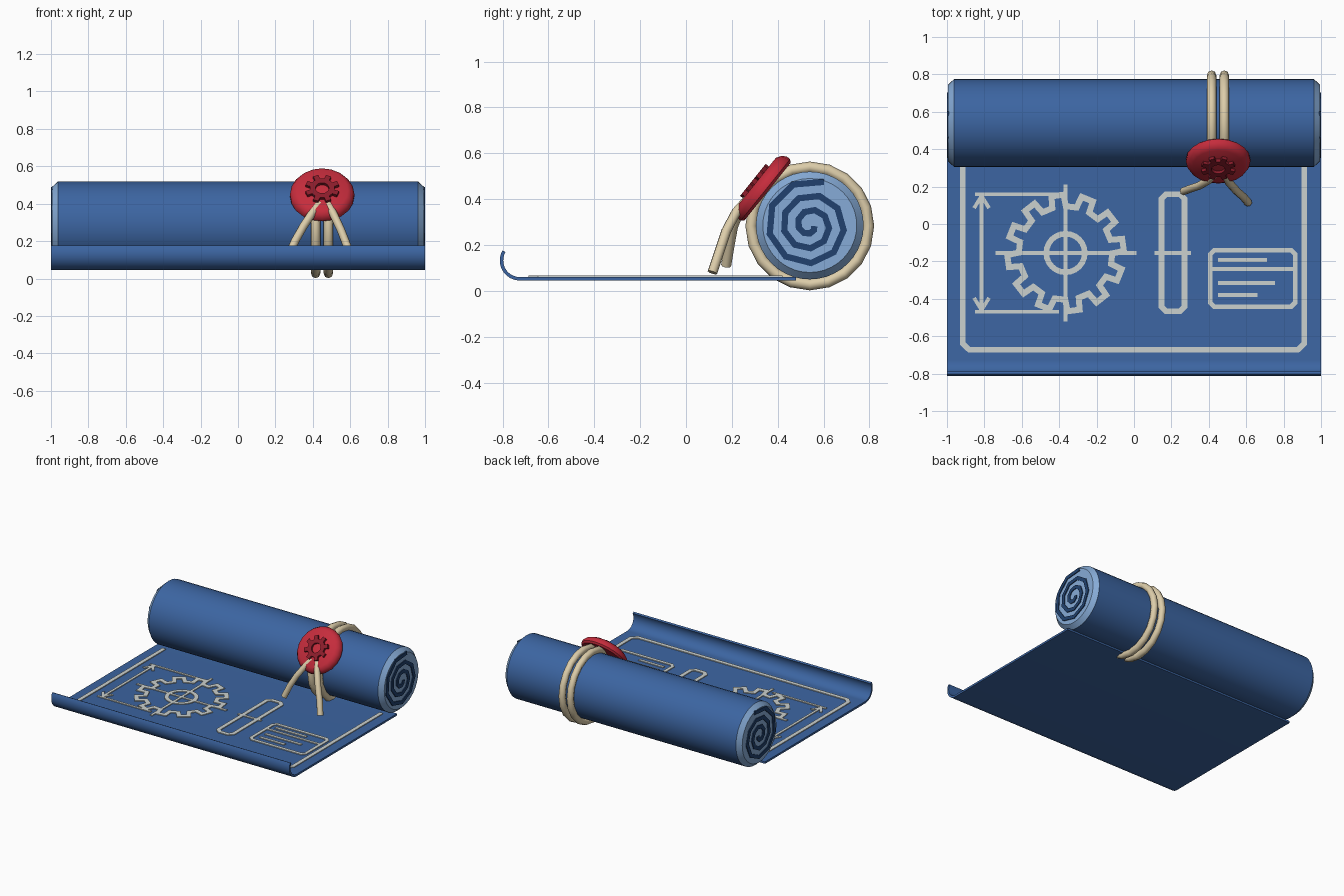
import bpy, bmesh, math
from mathutils import Matrix, Vector

if "Cube" in bpy.data.objects:
    bpy.data.objects.remove(bpy.data.objects["Cube"])


def material(name, rgb):
    m = bpy.data.materials.new(name)
    m.diffuse_color = (*rgb, 1)
    m.use_nodes = True
    m.node_tree.nodes["Principled BSDF"].inputs["Base Color"].default_value = m.diffuse_color
    return m


BLUE = material("paper blue", (0.045, 0.13, 0.36))
LIGHT = material("paper edge light blue", (0.24, 0.41, 0.68))
DARK = material("spiral dark blue", (0.015, 0.053, 0.156))
PALE = material("drawing pale grey", (0.60, 0.64, 0.62))
RED = material("wax red", (0.56, 0.025, 0.045))
DARK_RED = material("emblem dark red", (0.26, 0.012, 0.024))
ROPE = material("cord beige", (0.72, 0.61, 0.40))

ROLL_Y, ROLL_Z = 0.54, 0.285
# local (u, v, w) -> world (w, u, v): profiles drawn in the y-z plane, extruded along x
SIDE = Matrix(((0, 0, 1, 0), (1, 0, 0, 0), (0, 1, 0, 0), (0, 0, 0, 1)))


def finish(bm, name, mats, matrix=Matrix(), angle=30):
    bmesh.ops.remove_doubles(bm, verts=bm.verts, dist=1e-5)
    bmesh.ops.transform(bm, matrix=matrix, verts=bm.verts)
    bmesh.ops.recalc_face_normals(bm, faces=bm.faces)
    me = bpy.data.meshes.new(name)
    bm.to_mesh(me)
    bm.free()
    for m in mats:
        me.materials.append(m)
    ob = bpy.data.objects.new(name, me)
    bpy.context.collection.objects.link(ob)
    smooth(ob, angle)
    return ob


def smooth(ob, angle):
    bpy.ops.object.select_all(action='DESELECT')
    ob.select_set(True)
    bpy.context.view_layer.objects.active = ob
    bpy.ops.object.shade_smooth_by_angle(angle=math.radians(angle))


def band(bm, a, b, z0, z1, closed):
    """Solid strip between two matching outlines."""
    rows = [[bm.verts.new((p[0], p[1], z)) for p in pts]
            for pts, z in ((a, z0), (b, z0), (b, z1), (a, z1))]
    n = len(a)
    for i in range(n if closed else n - 1):
        j = (i + 1) % n
        for k in range(4):
            r, s = rows[k], rows[(k + 1) % 4]
            bm.faces.new((r[i], r[j], s[j], s[i]))
    if not closed:
        for i in (0, n - 1):
            bm.faces.new([r[i] for r in rows])


def stroke(bm, pts, width, z0, z1, closed=False):
    """Mitred line of constant width along a path."""
    pts = [Vector(p) for p in pts]
    n, a, b = len(pts), [], []
    for i, p in enumerate(pts):
        d1 = p - pts[i - 1] if closed or i > 0 else pts[1] - p
        d2 = pts[(i + 1) % n] - p if closed or i < n - 1 else d1
        n1 = Vector((-d1.y, d1.x)).normalized()
        n2 = Vector((-d2.y, d2.x)).normalized()
        m = (n1 + n2).normalized()
        m *= width / 2 / max(m.dot(n1), 0.4)
        a.append(p + m)
        b.append(p - m)
    band(bm, a, b, z0, z1, closed)


def gear(cx, cy, teeth, root, tip, phase=0.0):
    out = []
    step = 2 * math.pi / teeth
    for i in range(teeth):
        for f, r in ((-0.28, root), (-0.2, tip), (0.2, tip), (0.28, root)):
            t = math.radians(phase) + (i + f) * step
            out.append((cx + r * math.cos(t), cy + r * math.sin(t)))
    return out


def circle(cx, cy, r, n):
    return [(cx + r * math.cos(2 * math.pi * i / n), cy + r * math.sin(2 * math.pi * i / n))
            for i in range(n)]


def chamfered(x0, x1, y0, y1, c):
    return [(x0 + c, y0), (x1 - c, y0), (x1, y0 + c), (x1, y1 - c),
            (x1 - c, y1), (x0 + c, y1), (x0, y1 - c), (x0, y0 + c)]


def lathe(bm, profile, n):
    """Revolve (radius, height) points about local z."""
    rings = [[bm.verts.new((r * math.cos(2 * math.pi * i / n), r * math.sin(2 * math.pi * i / n), h))
              for i in range(n)] for r, h in profile]
    for a, b in zip(rings, rings[1:]):
        for i in range(n):
            j = (i + 1) % n
            bm.faces.new((a[i], a[j], b[j], b[i]))
    bm.faces.new(rings[0])
    bm.faces.new(rings[-1])


def cord(name, pts, radius, cyclic=False):
    cu = bpy.data.curves.new(name, 'CURVE')
    cu.dimensions = '3D'
    cu.bevel_depth = radius
    cu.bevel_resolution = 2
    cu.use_fill_caps = True
    sp = cu.splines.new('POLY')
    sp.points.add(len(pts) - 1)
    for q, p in zip(sp.points, pts):
        q.co = (*p, 1)
    sp.use_cyclic_u = cyclic
    ob = bpy.data.objects.new(name, cu)
    bpy.context.collection.objects.link(ob)
    cu.materials.append(ROPE)
    bpy.ops.object.select_all(action='DESELECT')
    ob.select_set(True)
    bpy.context.view_layer.objects.active = ob
    bpy.ops.object.convert(target='MESH')
    smooth(bpy.context.object, 50)


# Flat sheet with a curled front edge
path = [(0.48, 0.0525), (-0.725, 0.0525)]
for i in range(1, 13):
    t = math.radians(270 - 10 * i)
    path.append((-0.725 + 0.08 * math.cos(t), 0.1325 + 0.08 * math.sin(t)))
bm = bmesh.new()
stroke(bm, path, 0.015, -1, 1)
finish(bm, "sheet", [BLUE], SIDE)

# Rolled paper with light chamfered ends
bm = bmesh.new()
lathe(bm, [(0.205, -0.994), (0.235, -0.962), (0.235, 0.962), (0.205, 0.994)], 40)
roll = finish(bm, "roll", [BLUE, LIGHT], Matrix.Translation((0, ROLL_Y, ROLL_Z)) @ SIDE)
for f in roll.data.polygons:
    f.material_index = int(abs(f.center.x) > 0.9)

# Spiral of paper layers on each end
spiral = []
for i in range(26):
    t = math.radians(72 + 40 * i)
    r = 0.2 - 0.18 * i / 25
    spiral.append((ROLL_Y + r * math.cos(t), ROLL_Z + r * math.sin(t)))
for side, name in ((1, "right_spiral"), (-1, "left_spiral")):
    bm = bmesh.new()
    stroke(bm, spiral, 0.027, side * 0.99, side * 1.0)
    finish(bm, name, [DARK], SIDE)

# Technical drawing: thin raised lines on the sheet
bm = bmesh.new()
Z0, Z1 = 0.058, 0.066


def line(pts, width=0.02, closed=False):
    stroke(bm, pts, width, Z0, Z1, closed)


gx, gy = -0.366, -0.155
line([(-0.915, 0.42), (-0.915, -0.64), (-0.88, -0.673), (0.875, -0.673),
      (0.91, -0.64), (0.91, 0.42)], 0.03)                          # border
line(gear(gx, gy, 12, 0.25, 0.312, 8), 0.032, True)                # gear outline
line(circle(gx, gy, 0.103, 24), 0.03, True)                        # gear bore
line([(-0.74, gy), (0.013, gy)])                                   # centre lines
line([(gx, 0.21), (gx, -0.52)])
line([(0.11, gy), (0.305, gy)])
line([(-0.815, 0.16), (-0.815, -0.47)])                            # height dimension
for y, s in ((0.16, -1), (-0.47, 1)):
    line([(-0.85, y), (-0.40, y)], 0.018)
    line([(-0.855, y + s * 0.075), (-0.815, y + s * 0.01), (-0.775, y + s * 0.075)])
line(chamfered(0.147, 0.27, -0.467, 0.16, 0.025), 0.03, True)      # gear side elevation
line(chamfered(0.407, 0.862, -0.442, -0.14, 0.022), 0.025, True)   # title block
line([(0.407, -0.24), (0.862, -0.24)])
for y, x in ((-0.192, 0.71), (-0.315, 0.755), (-0.38, 0.66)):
    line([(0.45, y), (x, y)], 0.022)
finish(bm, "drawing_lines", [PALE])

# Two cord loops around the roll
for x, name in ((0.415, "left_cord_loop"), (0.483, "right_cord_loop")):
    cord(name, [(x, ROLL_Y + u, ROLL_Z - 0.002 + v) for u, v in circle(0, 0, 0.256, 20)], 0.025, True)

# Loose cord ends hanging from the seal
cord("left_cord_end", [(0.435, 0.27, 0.40), (0.40, 0.235, 0.355), (0.35, 0.205, 0.28),
                       (0.305, 0.19, 0.20), (0.265, 0.175, 0.11)], 0.022)
cord("right_cord_end", [(0.48, 0.27, 0.40), (0.51, 0.22, 0.345), (0.55, 0.175, 0.26),
                        (0.585, 0.145, 0.17), (0.61, 0.115, 0.08)], 0.022)

# Wax seal with a raised gear emblem
c, s = 0.78, 0.626
seal = Matrix(((1, 0, 0, 0.45), (0, s, -c, ROLL_Y - c * 0.24),
               (0, c, s, ROLL_Z + s * 0.24), (0, 0, 0, 1)))
bm = bmesh.new()
lathe(bm, [(0.16, -0.004), (0.172, 0.008), (0.172, 0.026), (0.16, 0.046), (0.138, 0.06)], 20)
finish(bm, "wax_seal", [RED], seal, 40)
bm = bmesh.new()
outline = gear(0, 0, 8, 0.066, 0.092, 22.5)
hole = [Vector(p).normalized() * 0.036 for p in outline]
band(bm, outline, hole, 0.055, 0.078, True)
finish(bm, "seal_emblem", [DARK_RED], seal)
